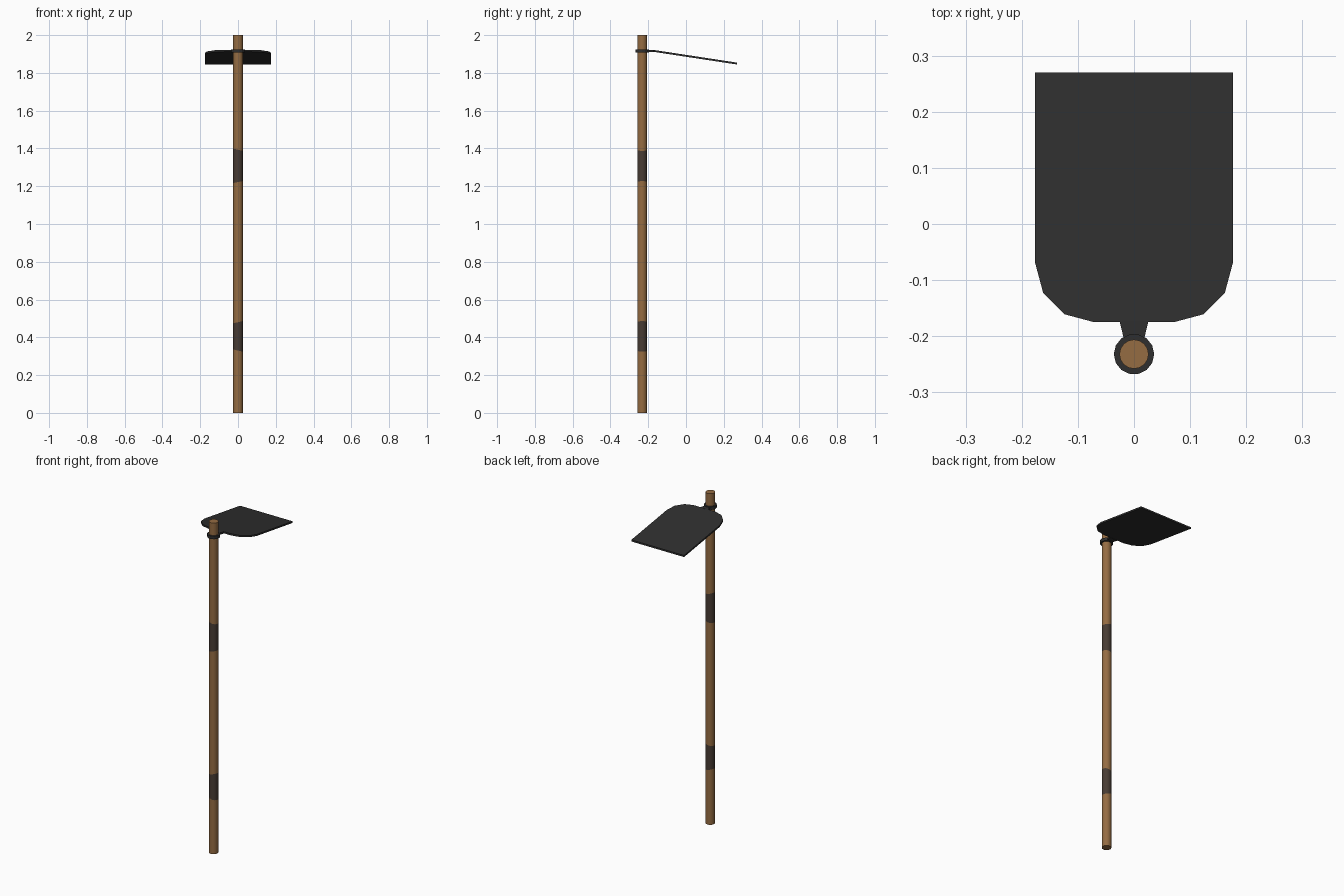
import bpy, bmesh, math

if "Cube" in bpy.data.objects:
    bpy.data.objects.remove(bpy.data.objects["Cube"])

def material(name, rgb):
    m = bpy.data.materials.new(name)
    m.diffuse_color = (*rgb, 1)
    m.use_nodes = True
    m.node_tree.nodes["Principled BSDF"].inputs["Base Color"].default_value = m.diffuse_color
    return m

WOOD = material("warm wood", (0.30, 0.15, 0.055))
WRAP = material("dark leather", (0.064, 0.045, 0.034))
IRON = material("black iron", (0.028, 0.028, 0.028))
CY = -0.232  # handle axis

def finish(name, bm, mats):
    bmesh.ops.recalc_face_normals(bm, faces=bm.faces)
    me = bpy.data.meshes.new(name)
    bm.to_mesh(me)
    bm.free()
    for m in mats:
        me.materials.append(m)
    ob = bpy.data.objects.new(name, me)
    bpy.context.collection.objects.link(ob)
    return ob

# handle: stacked rings, wrap bands coloured by height, band edges slightly slanted
def handle():
    bm = bmesh.new()
    n, r = 16, 0.026
    levels = [(0, 0), (0.33, -0.006), (0.48, 0.006), (1.222, 0.005), (1.393, -0.006), (2, 0)]
    rings = []
    for z, slant in levels:
        rings.append([bm.verts.new((r * math.cos(a), CY + r * math.sin(a), z + slant * math.cos(a)))
                      for a in (2 * math.pi * i / n for i in range(n))])
    for k in range(len(rings) - 1):
        for i in range(n):
            j = (i + 1) % n
            f = bm.faces.new((rings[k][i], rings[k][j], rings[k + 1][j], rings[k + 1][i]))
            f.material_index = k in (1, 3)
    bm.faces.new(rings[0])
    bm.faces.new(rings[-1])
    ob = finish("handle", bm, [WOOD, WRAP])
    for o in bpy.context.selected_objects:
        o.select_set(False)
    ob.select_set(True)
    bpy.context.view_layer.objects.active = ob
    bpy.ops.object.shade_smooth_by_angle()

# flat plate from an outline, following a height function
def plate(name, outline, height, thick):
    bm = bmesh.new()
    top = [bm.verts.new((x, y, height(y))) for x, y in outline]
    low = [bm.verts.new((x, y, height(y) - thick)) for x, y in outline]
    bm.faces.new(top)
    bm.faces.new(low[::-1])
    for i in range(len(top)):
        j = (i + 1) % len(top)
        bm.faces.new((top[i], low[i], low[j], top[j]))
    return finish(name, bm, [IRON])

handle()

# collar around the handle
n = 14
plate("collar", [(0.036 * math.cos(2 * math.pi * i / n), CY + 0.036 * math.sin(2 * math.pi * i / n))
                 for i in range(n)], lambda y: 1.925, 0.018)

# neck joining collar and blade
plate("neck", [(-0.018, -0.205), (0.018, -0.205), (0.026, -0.172), (-0.026, -0.172)],
      lambda y: 1.922, 0.012)

# blade: square cutting edge, rounded shoulders, sloping down away from the handle
half = [(0.176, 0.27)] + [(0.071 + 0.105 * math.cos(a), -0.07 - 0.105 * math.sin(a))
                          for a in (math.radians(30 * i) for i in range(4))]
outline = half + [(-x, y) for x, y in reversed(half)]
plate("blade", outline, lambda y: 1.922 - 0.152 * (y + 0.175), 0.01)
